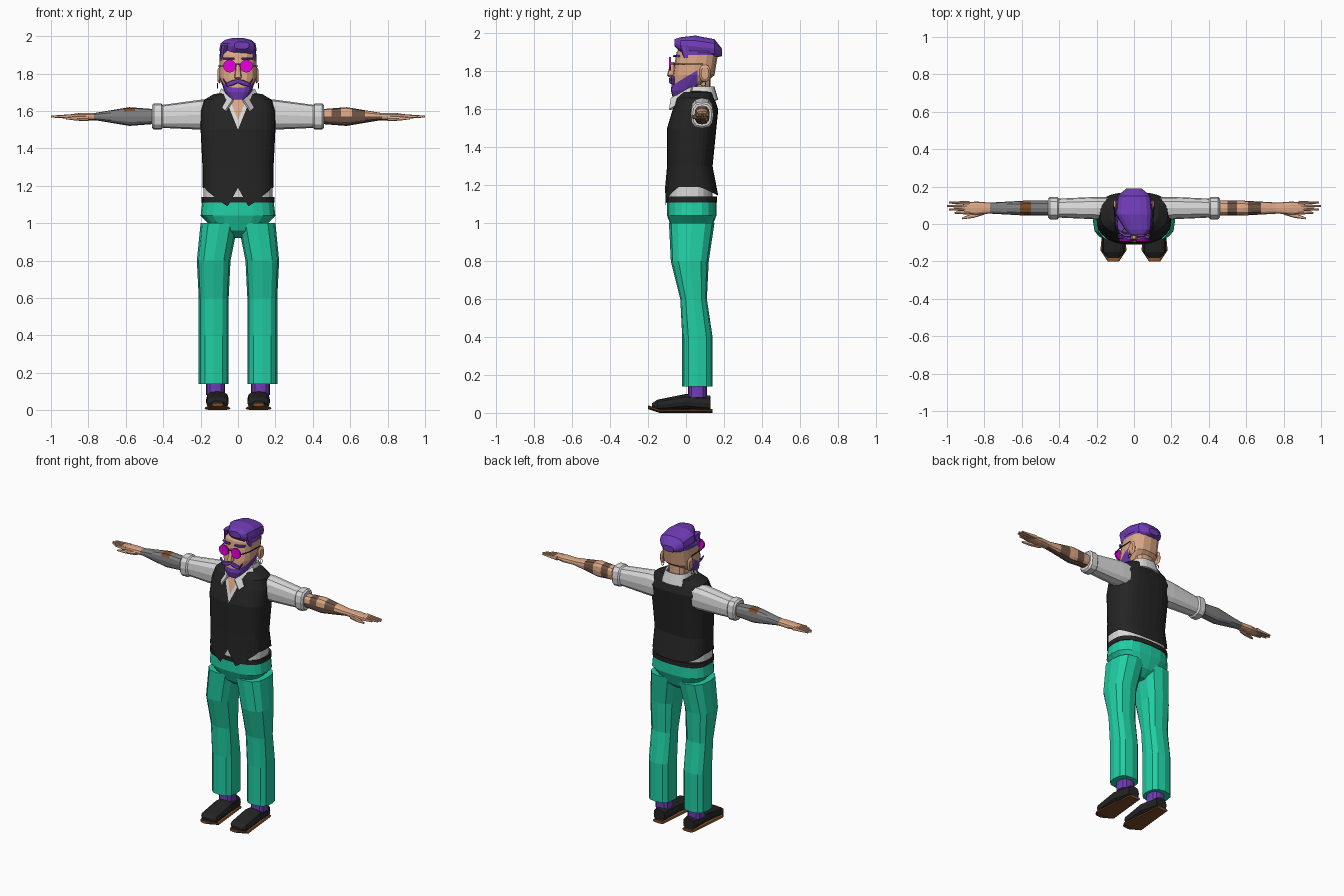
import bpy, bmesh, math

cube = bpy.data.objects.get("Cube")
if cube:
    bpy.data.objects.remove(cube, do_unlink=True)


def material(name, red, green, blue):
    mat = bpy.data.materials.new(name)
    mat.use_nodes = True
    mat.diffuse_color = (red, green, blue, 1)
    shader = next(n for n in mat.node_tree.nodes if n.type == "BSDF_PRINCIPLED")
    shader.inputs["Base Color"].default_value = mat.diffuse_color
    return mat


GREEN = material("trouser green", .015, .62, .37)
BLACK = material("charcoal", .018, .018, .018)
WHITE = material("shirt white", .7, .7, .7)
SKIN = material("skin", .72, .39, .24)
PURPLE = material("hair purple", .16, .045, .47)
PINK = material("lens magenta", .83, 0, .75)
BROWN = material("sole brown", .19, .07, .02)
UMBER = material("ink umber", .16, .09, .06)
GREY = material("ink grey", .21, .21, .22)
SIDES = {"left": 1, "right": -1}


def finish(name, bm, mat, mirror, thick):
    """Turn a bmesh into a named object with its modifiers."""
    bmesh.ops.recalc_face_normals(bm, faces=bm.faces[:])
    mesh = bpy.data.meshes.new(name)
    bm.to_mesh(mesh)
    bm.free()
    mesh.materials.append(mat)
    ob = bpy.data.objects.new(name, mesh)
    bpy.context.collection.objects.link(ob)
    if thick:
        ob.modifiers.new("thickness", "SOLIDIFY").thickness = thick
    if mirror:
        ob.modifiers.new("mirror", "MIRROR")
    return ob


def loft(name, mat, x=0, y=0, z=0, rx=None, ry=None, rz=None, sides=12, power=.75,
         side=1, mirror=False, caps=True, hem=None, thick=0):
    """Join rounded rings; the axis without a radius is the one they run along."""
    centre, radius = (x, y, z), (rx, ry, rz)
    along = radius.index(None)
    u, v = [axis for axis in range(3) if axis != along]
    bm = bmesh.new()
    rings = []
    for i in range(len(centre[along])):
        pick = lambda value: value[i] if isinstance(value, tuple) else value
        ring = []
        for k in range(sides):
            angle = math.tau * k / sides
            co = [pick(value) for value in centre]
            for axis, wave in ((u, math.cos(angle)), (v, math.sin(angle))):
                co[axis] += pick(radius[axis]) * math.copysign(abs(wave) ** power, wave)
            co[0] *= side
            ring.append(bm.verts.new(co))
        rings.append(ring)
    if hem:
        for vert in rings[0]:
            vert.co.z = hem(vert.co)
    for low, high in zip(rings, rings[1:]):
        for k in range(sides):
            bm.faces.new((low[k - 1], low[k], high[k], high[k - 1]))
    if caps:
        bm.faces.new(rings[0])
        bm.faces.new(rings[-1])
    return finish(name, bm, mat, mirror, thick)


def paint(ob, cuts, rule):
    """Slice the mesh by planes, then colour faces by a rule; None removes the face."""
    bm = bmesh.new()
    bm.from_mesh(ob.data)
    for point, normal in cuts:
        geom = bm.verts[:] + bm.edges[:] + bm.faces[:]
        bmesh.ops.bisect_plane(bm, geom=geom, plane_co=point, plane_no=normal)
    used, gone = list(ob.data.materials), []
    for face in bm.faces:
        mat = rule(face.calc_center_median())
        if mat is None:
            gone.append(face)
            continue
        if mat not in used:
            used.append(mat)
            ob.data.materials.append(mat)
        face.material_index = used.index(mat)
    bmesh.ops.delete(bm, geom=gone, context="FACES")
    bm.to_mesh(ob.data)
    bm.free()


# Shoes and socks
loft("shoe", BLACK, x=.11, rx=(.03, .06, .06, .04), y=(-.18, -.15, 0, .13),
     z=(.04, .04, .06, .05), rz=(.01, .03, .04, .04), mirror=True)
loft("shoe_sole", BROWN, x=.11, rx=(.03, .07, .04), y=(-.2, -.14, .14),
     z=(.03, .01, .01), rz=.01, mirror=True)
loft("sock", PURPLE, x=.12, rx=.05, y=.06, ry=.05, z=(.08, .2), mirror=True)

# Trousers, belt and shirt tail
loft("trouser_leg", GREEN, z=(.14, .4, .6, .8, 1), x=(.13, .13, .13, .13, .1), rx=(.08, .08, .08, .09, .1),
     y=(.06, .06, .04, .02, .03), ry=(.08, .08, .07, .1, .12), mirror=True)
loft("trouser_seat", GREEN, z=(.92, .96, 1.04, 1.12), rx=(.04, .12, .2, .19),
     y=.03, ry=(.05, .1, .13, .13), sides=20)
loft("belt", BLACK, z=(1.11, 1.14), rx=.195, y=.03, ry=.133, sides=24)
loft("shirt_tail", WHITE, z=(1.13, 1.26), rx=.185, y=.02, ry=.12, sides=24)


# Vest with a pointed hem, and an open neck cut into its front
def vest_hem(co):
    across = abs(co.x)
    if co.y > -.04:
        return 1.19 - max(0, co.y - .08) / 2
    return 1.19 - 1.8 * across if across < .06 else min(1.18, 1.04 + .8 * across)


def vest_colour(co):
    height = co.z - 2.5 * abs(co.x)
    if co.y > .02 or height < 1.5:
        return BLACK
    return WHITE if height < 1.55 else SKIN


vest = loft("vest", BLACK, z=(1.2, 1.3, 1.5, 1.6, 1.66, 1.69, 1.7), rx=(.19, .19, .2, .2, .18, .13, .05),
            y=(.03, .02, .03, .05, .05, .06, .06), ry=(.14, .12, .13, .12, .1, .08, .04),
            sides=32, caps=False, hem=vest_hem)
neckline = [((0, 0, z), (s, 0, .4)) for z in (1.5, 1.55) for s in SIDES.values()]
paint(vest, neckline + [((0, .02, 0), (0, 1, 0))], vest_colour)

# Collar
collar = loft("collar_band", WHITE, z=(1.65, 1.72), rx=(.1, .08), y=.07, ry=(.1, .08),
              sides=24, caps=False, thick=.01)
paint(collar, [], lambda co: None if abs(co.x) < .05 and co.y < .03 else WHITE)
wing = bmesh.new()
wing.faces.new([wing.verts.new(co) for co in
                ((.09, .03, 1.72), (.12, .01, 1.66), (.07, -.09, 1.6), (.03, -.08, 1.66))])
finish("collar_wing", wing, WHITE, mirror=True, thick=.01)

# Arms, with inked forearms that differ from side to side
ARM_Y, ARM_Z = .085, 1.57
BANDS = (.5, .55, .61, .68, .77)


def left_ink(co):
    banded = BANDS[0] < co.x < BANDS[1] or BANDS[2] < co.x < BANDS[3]
    under = co.z < ARM_Z and co.y < .1
    return UMBER if co.x < BANDS[4] and (banded or under) else SKIN


def right_ink(co):
    if -co.x > BANDS[4]:
        return SKIN
    return BROWN if BANDS[1] < -co.x < BANDS[2] and co.z > 1.6 else GREY


for name, s in SIDES.items():
    loft(name + "_sleeve", WHITE, x=(.13, .2, .42), y=ARM_Y, ry=(.06, .06, .05),
         z=(1.58, 1.58, ARM_Z), rz=(.08, .08, .06), side=s)
    loft(name + "_cuff", WHITE, x=(.4, .41, .45, .46), y=ARM_Y, ry=(.05, .06, .06, .05),
         z=ARM_Z, rz=(.06, .07, .07, .06), side=s)
    forearm = loft(name + "_forearm", SKIN, x=(.45, .58, .76, .8), y=ARM_Y, ry=(.04, .04, .03, .03),
                   z=ARM_Z, rz=(.04, .05, .02, .02), side=s)
    paint(forearm, [((s * x, 0, 0), (1, 0, 0)) for x in BANDS], left_ink if s > 0 else right_ink)
    loft(name + "_palm", SKIN, x=(.78, .84, .91), y=ARM_Y, ry=(.03, .035, .03),
         z=ARM_Z, rz=(.02, .02, .01), side=s)
    for i in range(4):
        loft(f"{name}_finger_{i + 1}", SKIN, x=(.88, 1 - .01 * (i - 2) ** 2), y=.06 + .018 * i,
             ry=(.01, .005), z=ARM_Z, rz=(.013, .005), sides=8, side=s)
    loft(name + "_thumb", SKIN, x=(.8, .86, .92), y=(.07, .045, .03), ry=(.02, .013, .005),
         z=1.56, rz=(.015, .012, .005), sides=8, side=s)


# Neck, and a head with beard and hairline as cut faces
def head_colour(co):
    beard = co.z < 1.77 + .6 * co.y and co.y < .06
    hair = co.z > 1.885 and co.y > -.02
    return PURPLE if beard or hair else SKIN


loft("neck", SKIN, z=(1.6, 1.78), rx=.065, y=.065, ry=.065)
head = loft("head", SKIN, z=(1.66, 1.7, 1.78, 1.9, 1.97), rx=(.04, .07, .1, .1, .05),
            y=(-.04, -.01, .04, .06, .06), ry=(.03, .07, .11, .11, .06), sides=16)
paint(head, [((0, 0, 1.77), (0, -.6, 1)), ((0, .06, 0), (0, 1, 0)),
             ((0, 0, 1.885), (0, 0, 1)), ((0, -.02, 0), (0, 1, 0))], head_colour)
loft("hair_quiff", PURPLE, y=(-.06, -.03, .05, .15, .19), x=(.02, .02, 0, 0, 0), rx=(.04, .07, .1, .09, .04),
     z=(1.95, 1.94, 1.93, 1.92, 1.9), rz=(.02, .04, .06, .05, .02), sides=14)
loft("hair_temple", PURPLE, z=(1.87, 1.95), x=(.09, .07), rx=(.01, .02), ry=(.01, .04), sides=8, mirror=True)

# Face
loft("nose", SKIN, z=(1.77, 1.78, 1.85), rx=(.01, .02, .01), y=(-.08, -.08, -.07), ry=(.01, .02, .01), sides=8)
loft("moustache", PURPLE, x=(0, .03, .06, .08), y=(-.08, -.08, -.07, -.07), ry=.01,
     z=(1.76, 1.75, 1.74, 1.77), rz=(.01, .015, .01, .005), sides=8, mirror=True)
loft("eyebrow", PURPLE, x=(.02, .05, .08), y=(-.06, -.06, -.04), ry=.01, z=1.88, rz=.006, sides=6, mirror=True)
loft("ear", SKIN, x=(.09, .1, .11), y=.1, ry=(.02, .03, .02), z=1.79, rz=(.03, .045, .03), mirror=True)
for name, s in SIDES.items():
    bpy.ops.mesh.primitive_torus_add(location=(s * .11, .09, 1.735), rotation=(0, math.pi / 2, 0),
                                     major_radius=.013, minor_radius=.002,
                                     major_segments=10, minor_segments=5)
    bpy.context.object.name = name + "_earring"
    bpy.context.object.data.materials.append(BLACK)

# Round glasses
loft("glasses_lens", PINK, x=.045, rx=.035, y=(-.09, -.08), z=1.84, rz=.035, power=1, mirror=True)
loft("glasses_bridge", BLACK, x=(-.02, .02), y=-.085, ry=.003, z=1.85, rz=.003, sides=6)
loft("glasses_temple", BLACK, x=(.08, .1, .105), rx=.003, y=(-.08, -.02, .09), z=1.84, rz=.003,
     sides=6, mirror=True)
